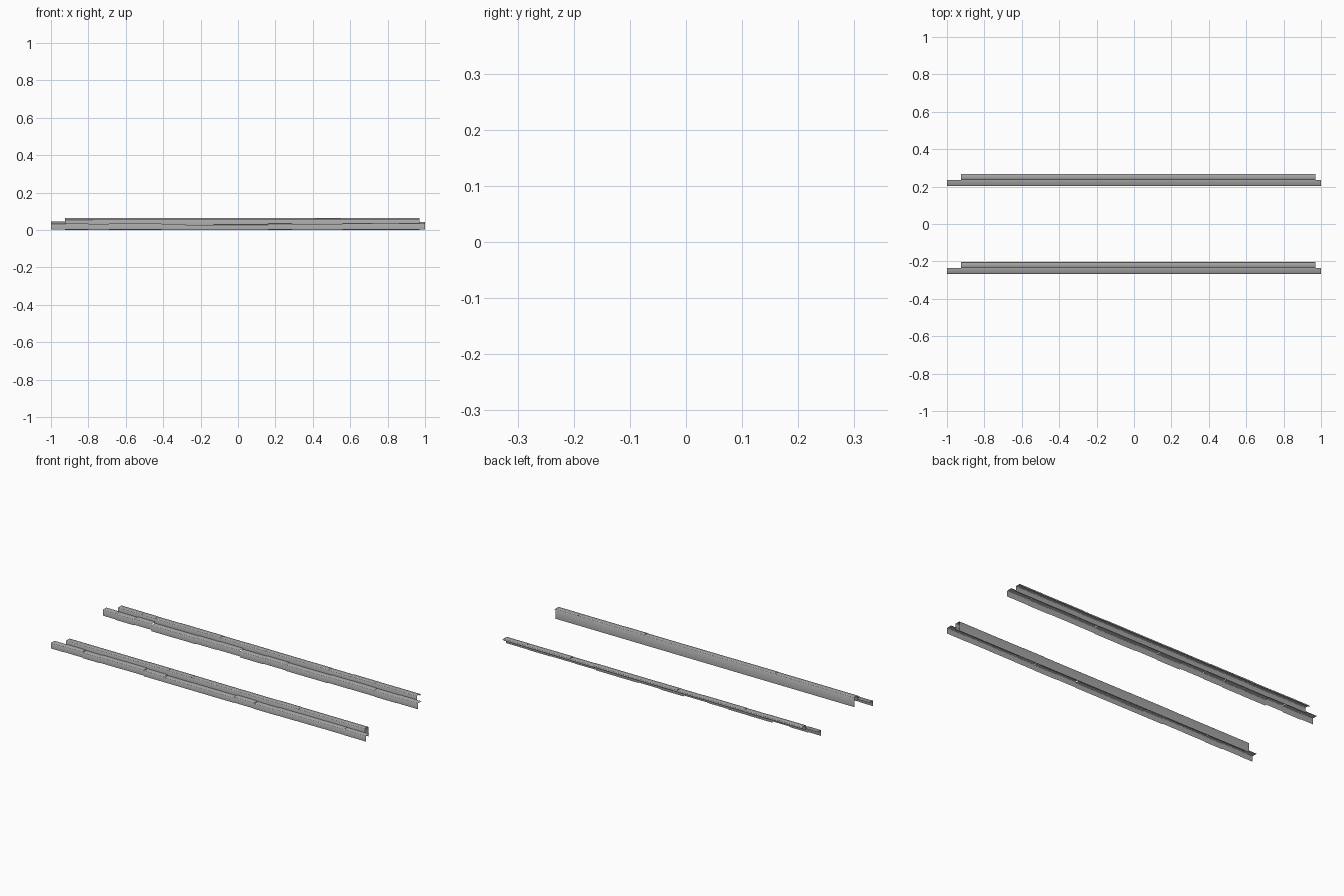
import bpy, bmesh, math, random

if "Cube" in bpy.data.objects:
    bpy.data.objects.remove(bpy.data.objects["Cube"], do_unlink=True)
rng = random.Random(4)

stone = bpy.data.materials.new("grey stone")
stone.use_nodes = True
stone.diffuse_color = (0.38, 0.38, 0.38, 1)
bsdf = stone.node_tree.nodes["Principled BSDF"]
bsdf.inputs["Base Color"].default_value = stone.diffuse_color
bsdf.inputs["Roughness"].default_value = 0.8


def soften(points, r):
    """Chamfer every inner corner of an open (y, z) profile."""
    out = [points[0]]
    for a, b, c in zip(points, points[1:], points[2:]):
        for q in (a, c):
            d = math.dist(q, b)
            out.append(tuple(b[i] + (q[i] - b[i]) * r / d for i in (0, 1)))
    return out + [points[-1]]


def course(name, joints, profile, drop):
    """A row of open shell blocks, each set slightly differently in height."""
    bm = bmesh.new()
    for x0, x1 in zip(joints, joints[1:]):
        dz = -rng.random() * drop
        pts = [(y, max(z + dz, 0)) for y, z in soften(profile, 0.002)]
        rows = [[bm.verts.new((x, y, z)) for y, z in pts] for x in (x0, x1)]
        for i in range(len(pts) - 1):
            bm.faces.new((rows[0][i], rows[1][i], rows[1][i + 1], rows[0][i + 1]))
    mesh = bpy.data.meshes.new(name)
    bm.to_mesh(mesh)
    bm.free()
    mesh.materials.append(stone)
    obj = bpy.data.objects.new(name, mesh)
    bpy.context.collection.objects.link(obj)
    bpy.ops.object.select_all(action='DESELECT')
    bpy.context.view_layer.objects.active = obj
    obj.select_set(True)
    bpy.ops.object.shade_smooth_by_angle(angle=math.radians(50))


# Block joints along each course
lower = [-1, -.92, -.8, -.69, -.54, -.41, -.28, -.13, .02, .16, .29, .43, .56, .72, .86, 1]
upper = [-.925, -.775, -.69, -.555, -.42, -.28, -.13, .01, .14, .28, .41, .55, .7, .83, .97]

# Front flight: lower step, upper step with full back wall
course("front_lower_step", lower,
       [(-.267, .004), (-.267, .036), (-.235, .036)], .010)
course("front_upper_step", upper,
       [(-.236, .024), (-.236, .057), (-.204, .057), (-.204, 0)], .002)

# Back flight: lower step, upper step with a short rear lip
course("back_lower_step", lower,
       [(.203, .012), (.203, .046), (.235, .046)], .009)
course("back_upper_step", upper,
       [(.235, .036), (.235, .065), (.267, .065), (.267, .055)], .002)
